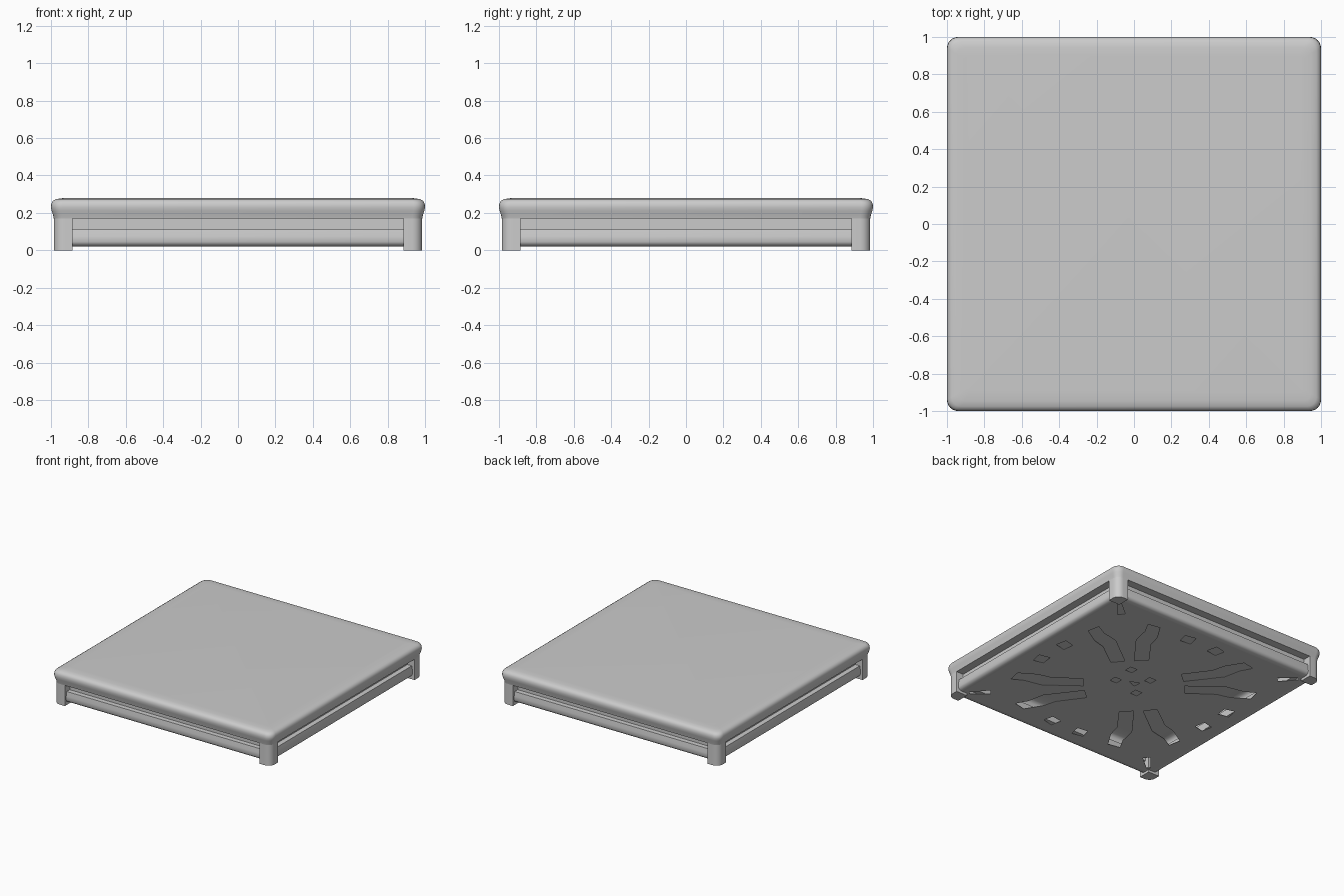
import bpy, bmesh, math

if "Cube" in bpy.data.objects:
    bpy.data.objects.remove(bpy.data.objects["Cube"], do_unlink=True)

grey = bpy.data.materials.new("light_grey")
grey.use_nodes = True
grey.diffuse_color = (0.6, 0.6, 0.6, 1)
grey.node_tree.nodes["Principled BSDF"].inputs["Base Color"].default_value = (0.6, 0.6, 0.6, 1)


def corner_radius(half):
    return 0.06 - (1 - half) * 0.4


def corner_arc(half, turn=0, steps=6):
    """Points of one rounded corner, counter-clockwise."""
    r = corner_radius(half)
    points = []
    for i in range(steps + 1):
        a = math.pi / 2 * i / steps
        x, y = half - r + r * math.cos(a), half - r + r * math.sin(a)
        for _ in range(turn):
            x, y = -y, x
        points.append((x, y))
    return points


def rounded_square(half):
    return [p for turn in range(4) for p in corner_arc(half, turn)]


def finish(name, bm, smooth=True):
    mesh = bpy.data.meshes.new(name)
    bm.to_mesh(mesh)
    bm.free()
    obj = bpy.data.objects.new(name, mesh)
    bpy.context.collection.objects.link(obj)
    mesh.materials.append(grey)
    if smooth:
        bpy.ops.object.select_all(action="DESELECT")
        obj.select_set(True)
        bpy.context.view_layer.objects.active = obj
        bpy.ops.object.shade_smooth_by_angle(angle=math.radians(40))
    return obj


def loft(outlines, close_bottom=False, close_top=False):
    """Skin a list of (outline, height) sections."""
    bm = bmesh.new()
    rings = [[bm.verts.new((x, y, z)) for x, y in pts] for pts, z in outlines]
    for low, high in zip(rings, rings[1:]):
        for i in range(len(low)):
            j = (i + 1) % len(low)
            bm.faces.new((low[i], low[j], high[j], high[i]))
    if close_bottom:
        bm.faces.new(rings[0][::-1])
    if close_top:
        bm.faces.new(rings[-1])
    return bm


def square_loft(profile, **ends):
    return loft([(rounded_square(h), z) for h, z in profile], **ends)


# Top cap with a soft rounded rim and a lip underneath
cap = [(0.92, 0.17), (0.985, 0.17), (0.988, 0.185), (0.996, 0.21), (1.0, 0.23),
       (0.998, 0.25), (0.99, 0.264), (0.975, 0.273), (0.945, 0.278), (0.9, 0.28)]
finish("top_cap", square_loft(cap, close_top=True))

# Lower skirt, rounded under its edge, with a ledge on top
skirt = [(0.92, 0.02), (0.945, 0.022), (0.96, 0.03), (0.968, 0.045),
         (0.966, 0.075), (0.96, 0.11), (0.92, 0.11)]
finish("lower_skirt", square_loft(skirt))

# Recessed band in the slots; front and back face inward
band = square_loft([(0.92, 0.11), (0.92, 0.17)])
band.normal_update()
bmesh.ops.reverse_faces(band, faces=[f for f in band.faces if abs(f.normal.y) > 0.8])
finish("recessed_band", band, smooth=False)

# Corner legs
names = ["back_left_leg", "back_right_leg", "front_right_leg", "front_left_leg"]
for turn, name in enumerate(names):
    inner = [(0.985, 0.885), *corner_arc(0.985), (0.885, 0.985), (0.885, 0.885)]
    for _ in range(turn):
        inner = [(-y, x) for x, y in inner]
    finish(name, loft([(inner, 0), (inner, 0.172)], close_bottom=True, close_top=True))

# Floor plate with a symmetric pattern of openings
arm = [(0.29, 0.24), (0.36, 0.16), (0.55, 0.30), (0.66, 0.33),
       (0.79, 0.41), (0.77, 0.51), (0.68, 0.46), (0.54, 0.43)]
blob = [(0.75, 0.08), (0.84, 0.10), (0.82, 0.19), (0.74, 0.17)]
slot = [(0.74, 0.78), (0.78, 0.74), (0.88, 0.86), (0.86, 0.88)]
openings = []
for sx in (1, -1):
    for sy in (1, -1):
        openings.append([(sx * x, sy * y) for x, y in slot])
        for shape in (arm, blob):
            openings.append([(sx * x, sy * y) for x, y in shape])
            openings.append([(sx * y, sy * x) for x, y in shape])
for cx, cy in [(0.17, 0.17), (0.16, -0.02), (-0.04, 0.14), (-0.08, -0.07)]:
    openings.append([(cx + dx, cy + dy) for dx, dy in
                     ((-0.03, -0.03), (0.03, -0.03), (0.03, 0.03), (-0.03, 0.03))])
openings.append([(-0.01, 0.06), (0.07, 0.03), (0.0, 0.0)])

curve = bpy.data.curves.new("floor_plate", "CURVE")
curve.dimensions = "2D"
curve.fill_mode = "BOTH"
curve.extrude = 0.002
for outline in [rounded_square(0.92)] + openings:
    spline = curve.splines.new("POLY")
    spline.points.add(len(outline) - 1)
    for point, (x, y) in zip(spline.points, outline):
        point.co = (x, y, 0, 1)
    spline.use_cyclic_u = True
curve.materials.append(grey)
floor = bpy.data.objects.new("floor_plate", curve)
floor.location.z = 0.022
bpy.context.collection.objects.link(floor)
bpy.ops.object.select_all(action="DESELECT")
floor.select_set(True)
bpy.context.view_layer.objects.active = floor
bpy.ops.object.convert(target="MESH")
